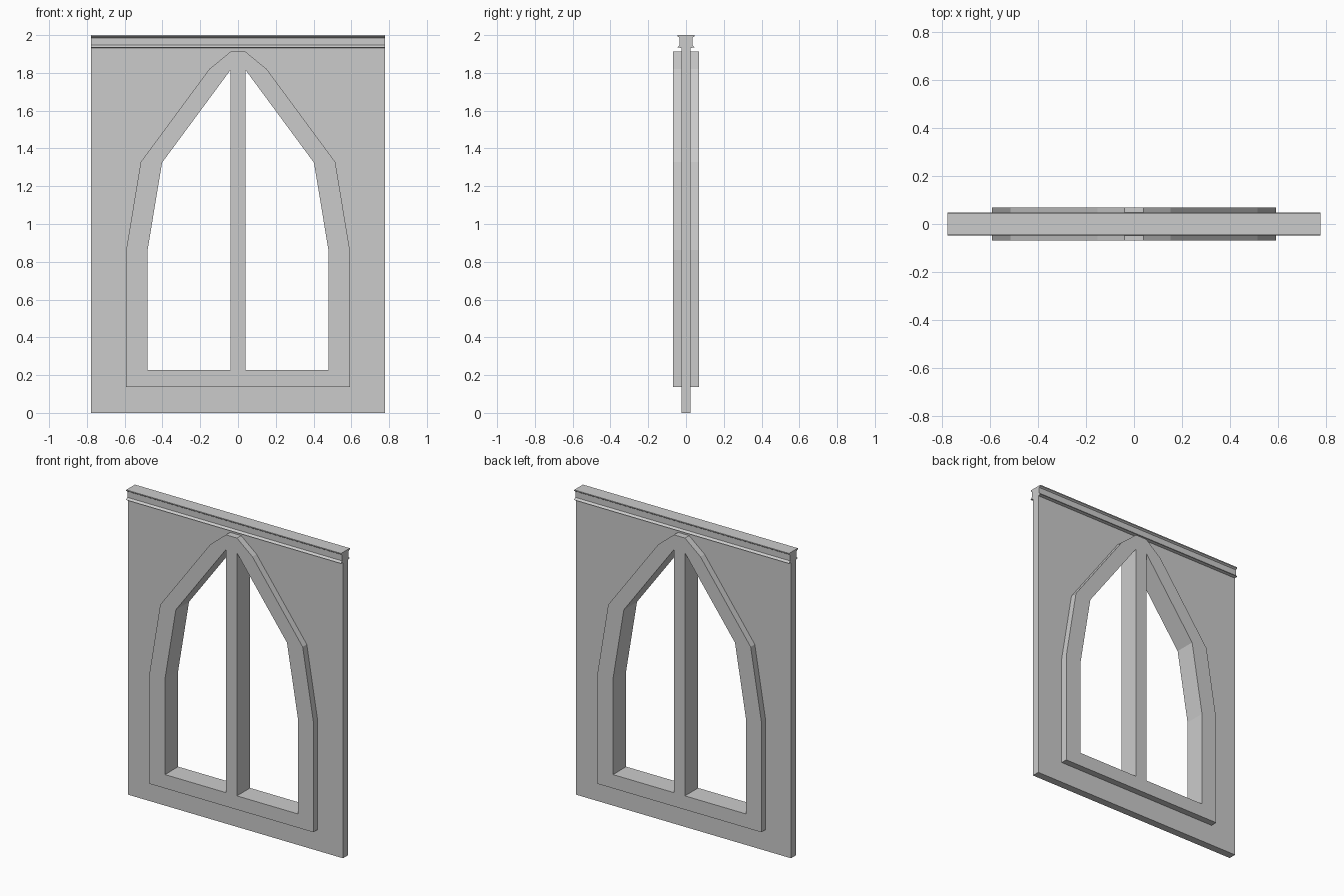
import bpy, bmesh
from mathutils import Vector

if "Cube" in bpy.data.objects:
    bpy.data.objects.remove(bpy.data.objects["Cube"])


def prism(name, pts, axis, a, b):
    """Extrude a closed 2D profile from a to b along 'X' (pts = y,z) or 'Y' (pts = x,z)."""
    place = (lambda p, d: (d, p[0], p[1])) if axis == 'X' else (lambda p, d: (p[0], d, p[1]))
    bm = bmesh.new()
    face = bm.faces.new([bm.verts.new(place(p, a)) for p in pts])
    new = bmesh.ops.extrude_face_region(bm, geom=[face])['geom']
    move = Vector((b - a, 0, 0)) if axis == 'X' else Vector((0, b - a, 0))
    bmesh.ops.translate(bm, vec=move, verts=[v for v in new if isinstance(v, bmesh.types.BMVert)])
    bmesh.ops.recalc_face_normals(bm, faces=bm.faces)
    mesh = bpy.data.meshes.new(name)
    bm.to_mesh(mesh)
    bm.free()
    obj = bpy.data.objects.new(name, mesh)
    bpy.context.collection.objects.link(obj)
    return obj


def mirrored(half):
    """Complete a symmetric profile from its positive side."""
    return half + [(-u, v) for u, v in reversed(half)]


def combine(target, tool, operation):
    mod = target.modifiers.new(tool.name, 'BOOLEAN')
    mod.operation, mod.solver, mod.object = operation, 'EXACT', tool
    tool.hide_render = True
    bpy.context.view_layer.objects.active = target
    bpy.ops.object.modifier_apply(modifier=mod.name)
    bpy.data.objects.remove(tool)


# Wall panel with its moulded top rail, one cross-section swept across the width
section = mirrored([(0.025, 0), (0.025, 1.932), (0.047, 1.935), (0.034, 1.947),
                    (0.034, 1.986), (0.045, 1.993), (0.045, 2.0)])
wall = prism("window_wall", section, 'X', -0.777, 0.777)

# Raised pointed-arch surround, standing proud on both faces
arch = mirrored([(0.592, 0.137), (0.592, 0.862), (0.515, 1.328), (0.152, 1.82), (0.04, 1.912)])
combine(wall, prism("arch_surround", arch, 'Y', -0.068, 0.068), 'UNION')

# Two openings, leaving the central mullion between them
light = [(0.04, 0.227), (0.48, 0.227), (0.48, 0.855), (0.402, 1.325), (0.04, 1.815)]
for side in (1, -1):
    cutter = prism("opening_cutter", [(side * x, z) for x, z in light], 'Y', -0.2, 0.2)
    combine(wall, cutter, 'DIFFERENCE')
